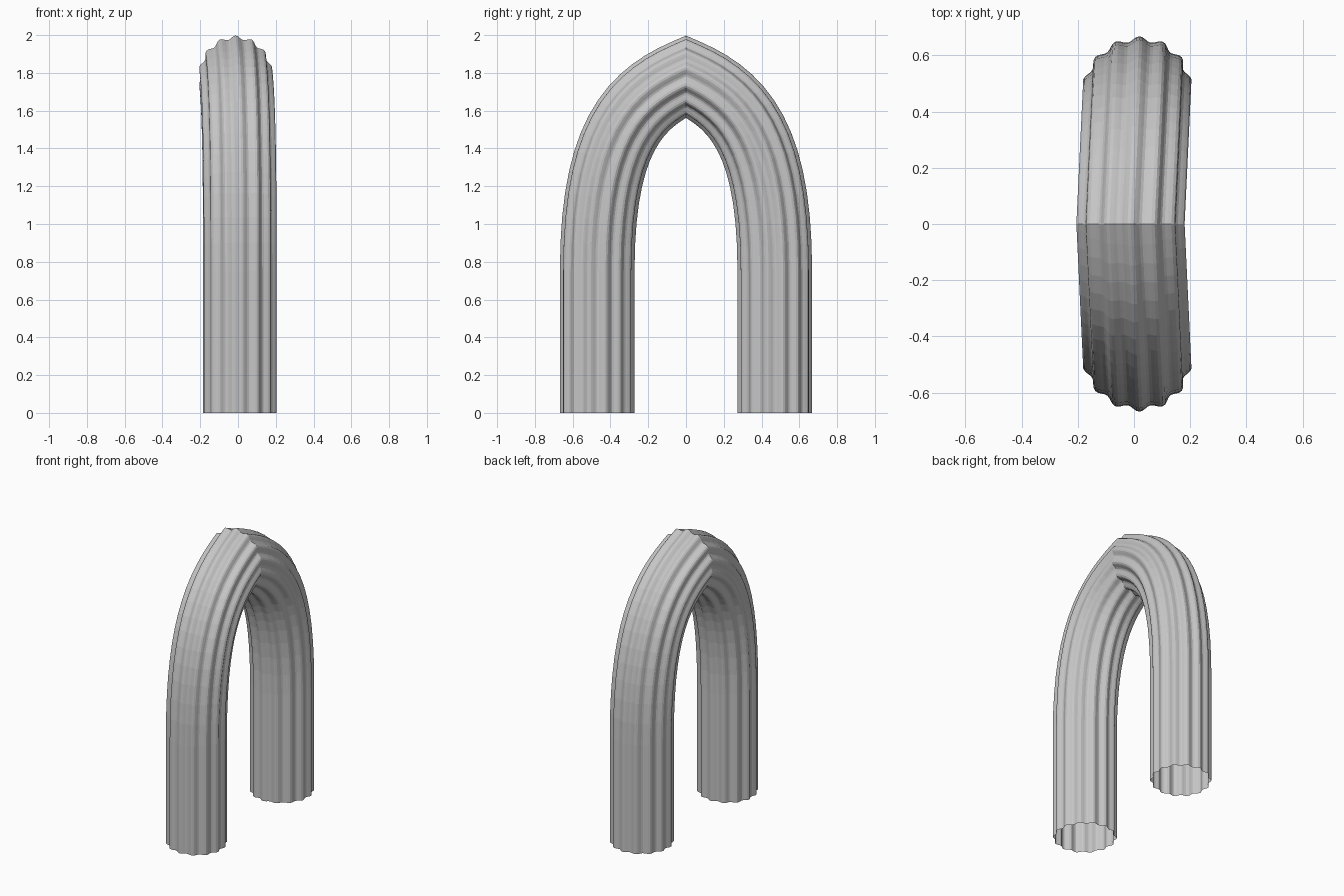
import bpy, bmesh, math
from mathutils import Vector

cube = bpy.data.objects.get("Cube")
if cube:
    bpy.data.objects.remove(cube, do_unlink=True)

FLUTES, STEPS = 14, 8            # ribs around the tube, points per rib
RADIUS, DEPTH = 0.1975, 0.018    # rib crest radius, groove depth
BENDS = 14                       # segments along the curved part

stone = bpy.data.materials.new("stone_grey")
stone.use_nodes = True
grey = (0.56, 0.56, 0.56, 1)
stone.diffuse_color = grey
stone.node_tree.nodes["Principled BSDF"].inputs["Base Color"].default_value = grey

# Centre line in the (y, z) plane: straight leg, then a curve to the apex
P = [Vector(p) for p in ((0.47, 0.75), (0.47, 1.45), (0.28, 1.66), (0, 1.782))]


def curve(t):
    s = 1 - t
    point = P[0]*s**3 + P[1]*3*s*s*t + P[2]*3*s*t*t + P[3]*t**3
    tangent = (P[1]-P[0])*s*s + (P[2]-P[1])*2*s*t + (P[3]-P[2])*t*t
    return point, tangent.normalized()


path = [(Vector((0.47, 0)), Vector((0, 1)))]
path += [curve(i / BENDS) for i in range(BENDS + 1)]
end, direction = path[-1]
path.append((end + direction * 0.15, direction))

# Sweep the fluted section along the path
bm = bmesh.new()
count = FLUTES * STEPS
rings = []
for centre, tangent in path:
    outward = Vector((tangent.y, -tangent.x))
    ring = []
    for k in range(count):
        a = math.tau * k / count
        r = RADIUS - DEPTH * (1 - math.cos(FLUTES * a)) / 2
        yz = centre + outward * (r * math.cos(a))
        ring.append(bm.verts.new((r * math.sin(a), yz.x, yz.y)))
    rings.append(ring)
for low, high in zip(rings, rings[1:]):
    for k in range(count):
        n = (k + 1) % count
        bm.faces.new((low[k], high[k], high[n], low[n]))

# Mitre the tube at the apex, then lean each leg slightly sideways
bmesh.ops.bisect_plane(bm, geom=bm.verts[:] + bm.edges[:] + bm.faces[:],
                       plane_co=(0, 0, 0), plane_no=(0, -1, 0), clear_outer=True)
for v in bm.verts:
    v.co.x += 0.0475 * v.co.y - 0.0125
bmesh.ops.recalc_face_normals(bm, faces=bm.faces[:])
if sum((f.normal.y * (f.calc_center_median().y - 0.47)
        for f in bm.faces if f.calc_center_median().z < 0.7)) < 0:
    bmesh.ops.reverse_faces(bm, faces=bm.faces[:])

mesh = bpy.data.meshes.new("fluted_arch")
bm.to_mesh(mesh)
bm.free()
mesh.materials.append(stone)
arch = bpy.data.objects.new("fluted_arch", mesh)
bpy.context.collection.objects.link(arch)

# Second leg
mirror = arch.modifiers.new("second_leg", 'MIRROR')
mirror.use_axis = (False, True, False)
mirror.use_clip = True
